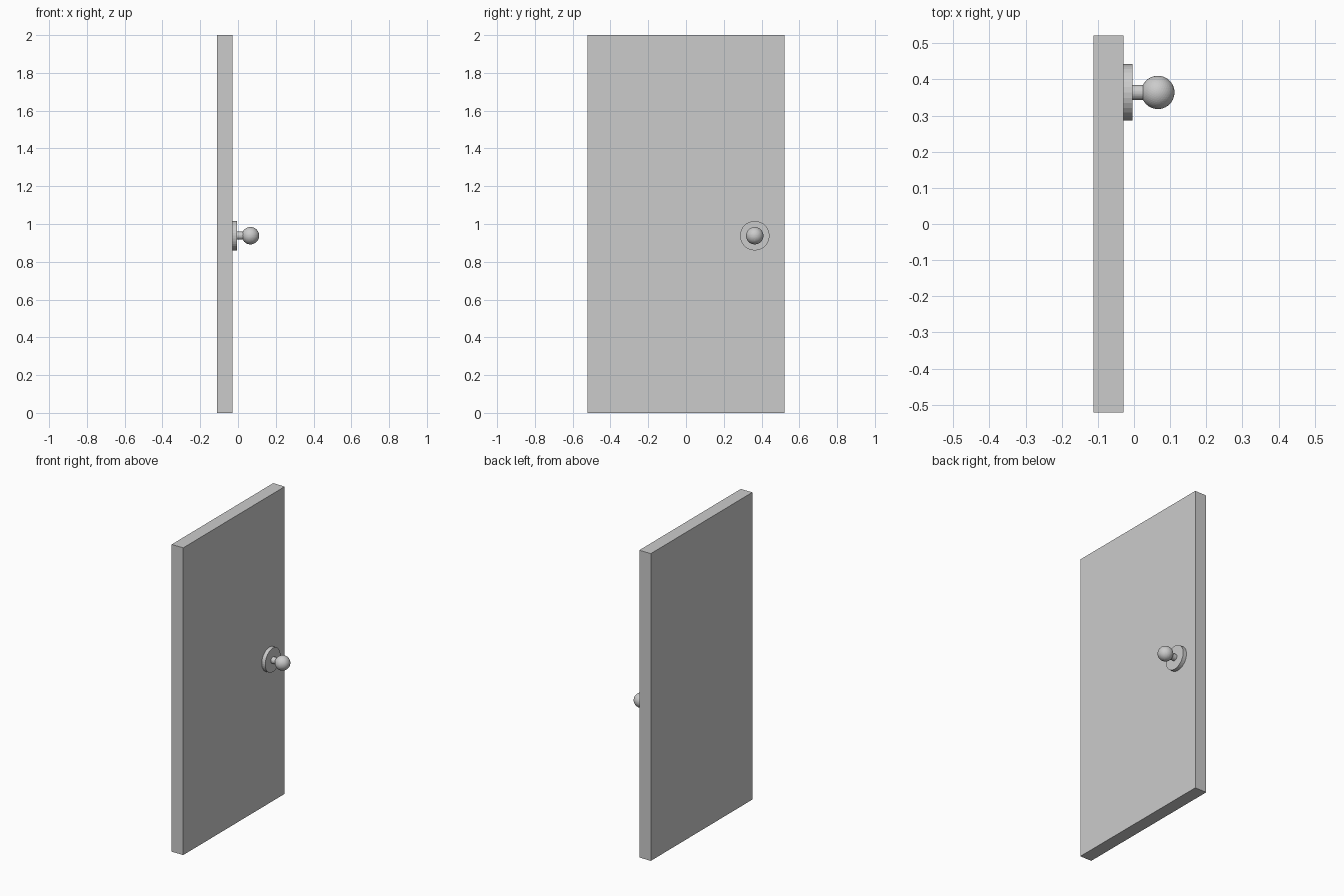
import bpy
from math import pi

if "Cube" in bpy.data.objects:
    bpy.data.objects.remove(bpy.data.objects["Cube"])

KNOB_Y, KNOB_Z = 0.364, 0.938
DOOR_FACE = -0.029


def x_cylinder(name, radius, x0, x1, sides=32):
    """Cylinder along x on the knob axis."""
    bpy.ops.mesh.primitive_cylinder_add(
        vertices=sides, radius=radius, depth=x1 - x0,
        location=((x0 + x1) / 2, KNOB_Y, KNOB_Z), rotation=(0, pi / 2, 0))
    bpy.context.object.name = name


# Door slab
bpy.ops.mesh.primitive_cube_add(size=1, location=((DOOR_FACE - 0.112) / 2, 0, 1))
door = bpy.context.object
door.name = "door_panel"
door.scale = (DOOR_FACE + 0.112, 1.044, 2)
bpy.ops.object.transform_apply(location=False, rotation=False, scale=True)

# Round backing plate and stem
x_cylinder("knob_plate", 0.078, DOOR_FACE, -0.004)
x_cylinder("knob_stem", 0.021, -0.004, 0.045)

# Ball knob, faceted
bpy.ops.mesh.primitive_ico_sphere_add(
    subdivisions=4, radius=0.046, location=(0.066, KNOB_Y, KNOB_Z))
bpy.context.object.name = "door_knob"
